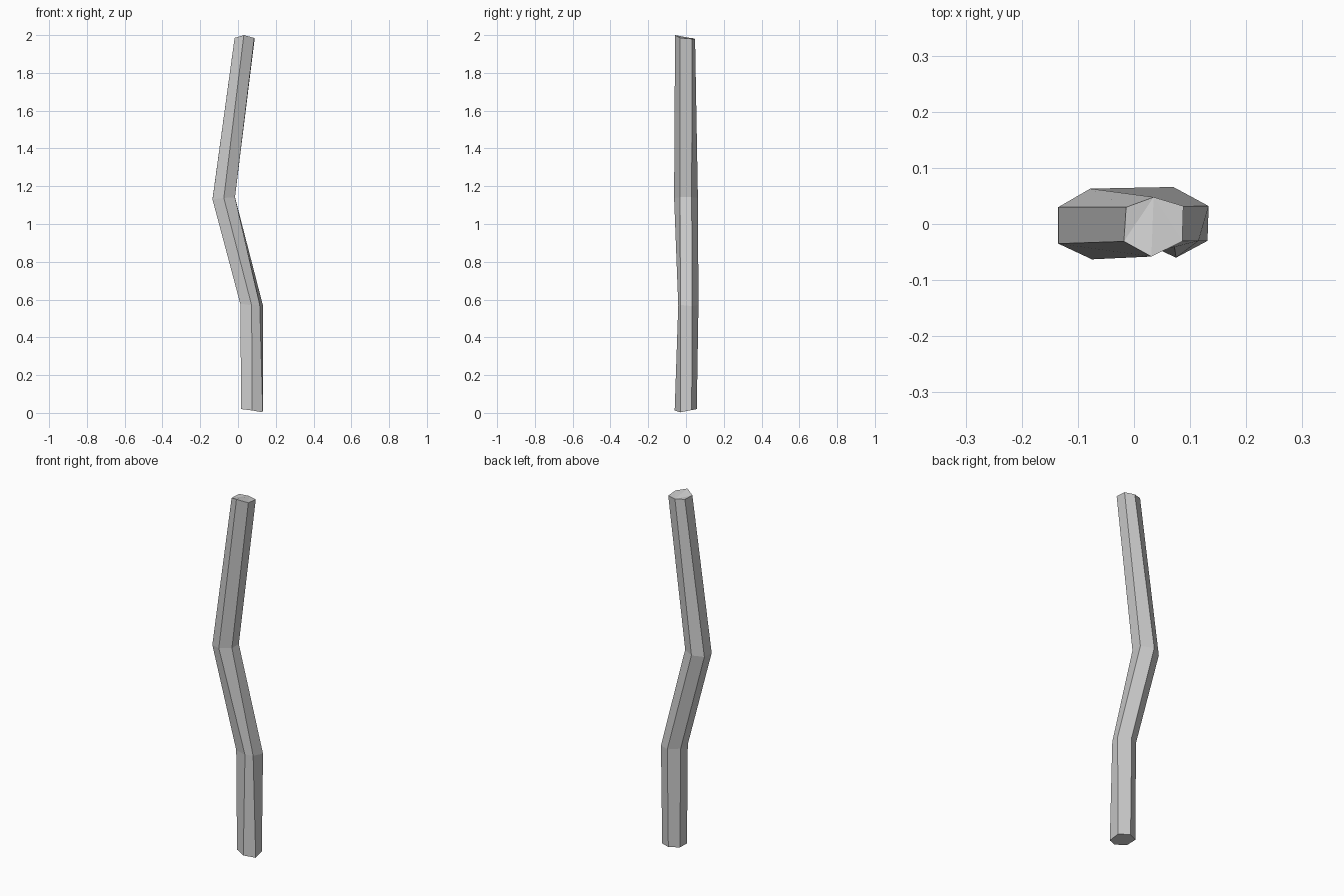
import bpy, bmesh

# Hexagonal cross-sections from bottom to top, each going
# front, front right, back right, back, back left, front left
rings = [
    [(.075, -.06, .013), (.131, -.03, .003), (.127, .03, .015),
     (.07, .057, .02), (.017, .03, .022), (.017, -.033, .02)],
    [(.072, -.041, .57), (.115, -.03, .572), (.133, .032, .565),
     (.07, .066, .572), (.012, .03, .578), (.012, -.033, .578)],
    [(-.075, -.063, 1.138), (-.016, -.031, 1.142), (-.016, .03, 1.142),
     (-.078, .063, 1.138), (-.135, .03, 1.132), (-.135, -.035, 1.13)],
    [(.031, -.058, 2.0), (.086, -.031, 1.985), (.088, .032, 1.98),
     (.035, .048, 1.98), (-.014, .03, 1.985), (-.018, -.031, 1.985)],
]

bm = bmesh.new()
loops = [[bm.verts.new(p) for p in ring] for ring in rings]

# Bent sides
for lower, upper in zip(loops, loops[1:]):
    for i in range(6):
        j = (i + 1) % 6
        bm.faces.new((lower[i], lower[j], upper[j], upper[i]))

# End caps, the top one fanned from its back corner
bm.faces.new(loops[0][::-1])
top = loops[-1]
for k in range(1, 5):
    bm.faces.new((top[3], top[(3 + k) % 6], top[(4 + k) % 6]))

bmesh.ops.recalc_face_normals(bm, faces=bm.faces)
mesh = bpy.data.meshes.new("crooked_stick")
bm.to_mesh(mesh)
bm.free()
stick = bpy.data.objects.new("crooked_stick", mesh)
bpy.context.collection.objects.link(stick)
